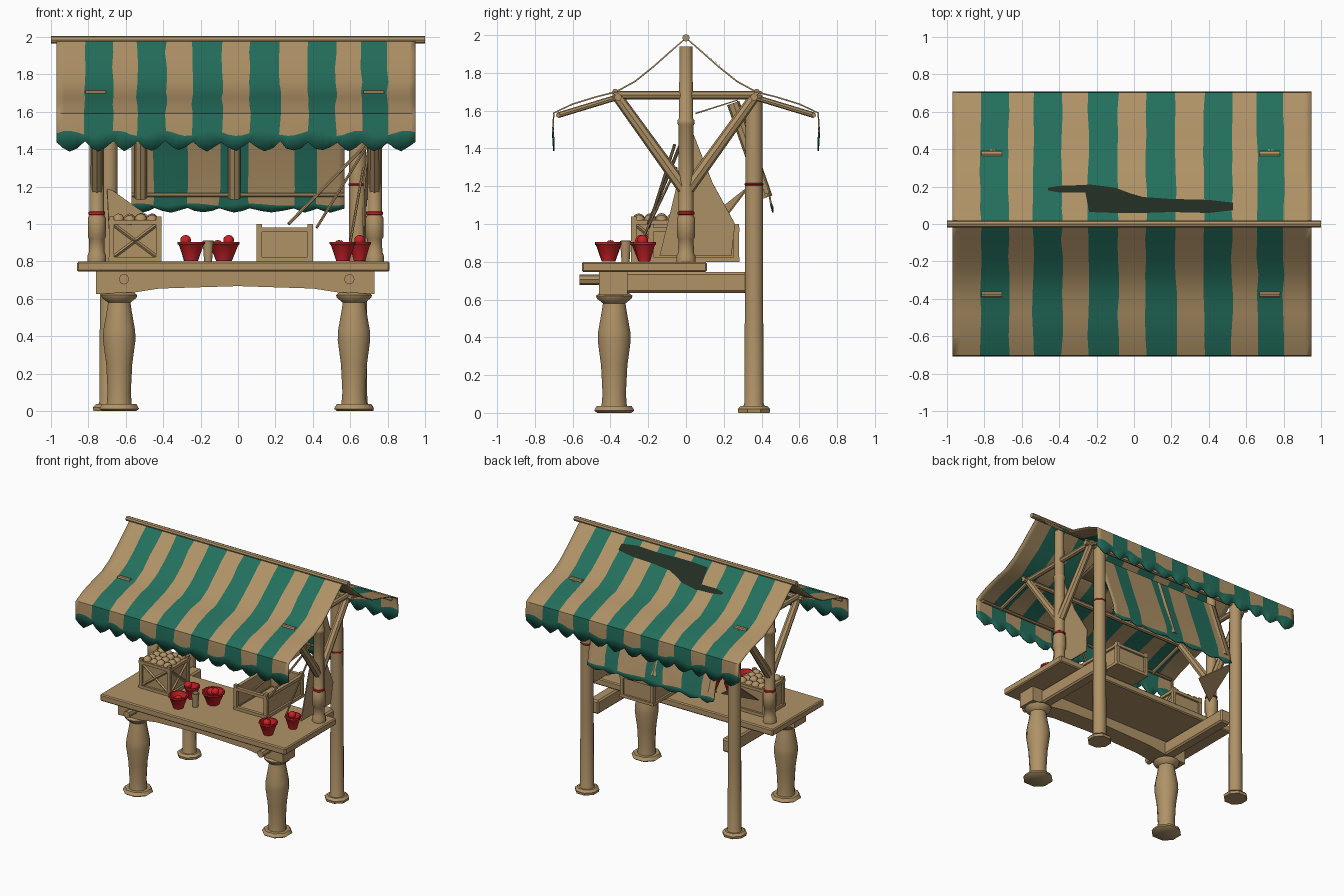
import bpy, bmesh, math, random
from mathutils import Vector

if "Cube" in bpy.data.objects:
    bpy.data.objects.remove(bpy.data.objects["Cube"])
random.seed(4)

def mat(name, c):
    m = bpy.data.materials.new(name)
    m.diffuse_color = (*c, 1)
    m.use_nodes = True
    m.node_tree.nodes["Principled BSDF"].inputs["Base Color"].default_value = m.diffuse_color
    return m
TAN = mat("tan wood and canvas", (.434, .290, .135))
TEAL = mat("teal stripe", (.017, .160, .110))
RED = mat("red", (.60, .015, .02))
DARK = mat("dark patch", (.016, .026, .016))

def finish(name, bm, mats, smooth=True):
    bmesh.ops.recalc_face_normals(bm, faces=bm.faces)
    me = bpy.data.meshes.new(name)
    bm.to_mesh(me)
    bm.free()
    for m in mats:
        me.materials.append(m)
    o = bpy.data.objects.new(name, me)
    bpy.context.collection.objects.link(o)
    if smooth:
        bpy.ops.object.select_all(action='DESELECT')
        o.select_set(True)
        bpy.context.view_layer.objects.active = o
        bpy.ops.object.shade_smooth_by_angle(angle=math.radians(40))
    return o

def rod(name, p, q, r, r2=None, n=8, m=TAN):
    p, q = Vector(p), Vector(q)
    bm = bmesh.new()
    bmesh.ops.create_cone(bm, cap_ends=True, segments=n, radius1=r, radius2=r2 or r, depth=(q - p).length)
    bm.transform((q - p).to_track_quat('Z', 'Y').to_matrix().to_4x4())
    bmesh.ops.translate(bm, vec=(p + q) / 2, verts=bm.verts)
    return finish(name, bm, [m])

def box(name, lo, hi, bev=0, m=TAN):
    bm = bmesh.new()
    bmesh.ops.create_cube(bm, size=1)
    for v in bm.verts:
        v.co = [a + (b - a) * (c + .5) for a, b, c in zip(lo, hi, v.co)]
    if bev:
        bmesh.ops.bevel(bm, geom=bm.edges[:], offset=bev, segments=1, affect='EDGES')
    return finish(name, bm, [m], False)

def lathe(name, x, y, prof, n=12, m=TAN):
    bm = bmesh.new()
    rings = [[bm.verts.new((x + r * math.cos(2 * math.pi * (i + .5) / n), y + r * math.sin(2 * math.pi * (i + .5) / n), z))
              for i in range(n)] for r, z in prof]
    for a, b in zip(rings, rings[1:]):
        for i in range(n):
            bm.faces.new((a[i], a[(i + 1) % n], b[(i + 1) % n], b[i]))
    bm.faces.new(rings[0])
    bm.faces.new(rings[-1])
    return finish(name, bm, [m])

def ball(name, c, r, m):
    bm = bmesh.new()
    bmesh.ops.create_icosphere(bm, subdivisions=2, radius=r)
    bmesh.ops.translate(bm, vec=c, verts=bm.verts)
    return finish(name, bm, [m])

def cloth(name, edges, prof, hem, amp):
    """Striped sheet: columns between stripe edges, rows along the (y, z) profile, scalloped hems."""
    xs = []
    for a, b in zip(edges, edges[1:]):
        xs += [a + (b - a) * k / 4 for k in range(4)]
    xs.append(edges[-1])
    bm = bmesh.new()
    last = len(prof) - 1
    grid = []
    for j, (y, z) in enumerate(prof):
        row = []
        for i, x in enumerate(xs):
            wob = random.uniform(-.006, .006) if 0 < i < len(xs) - 1 else 0
            dz = 0
            if j in hem:
                dz = amp * (1, .1, -.4, .1)[i % 4] + random.uniform(-.15, .15) * amp
            elif j - 1 in hem or j + 1 in hem:
                dz = amp * .4 * math.sin(i * .9)
            row.append(bm.verts.new((x + wob, y, z + dz)))
        grid.append(row)
    for j in range(last):
        for i in range(len(xs) - 1):
            f = bm.faces.new((grid[j][i], grid[j][i + 1], grid[j + 1][i + 1], grid[j + 1][i]))
            f.material_index = int((i // 4) % 2 == 1 or j in hem or j + 1 in hem)
    o = finish(name, bm, [TAN, TEAL])
    s = o.modifiers.new("thickness", 'SOLIDIFY')
    s.thickness, s.offset = .008, 0
    return o

# striped canopy over the ridge
half = [(0, 1.985), (.08, 1.915), (.17, 1.835), (.27, 1.755), (.37, 1.70), (.48, 1.672),
        (.6, 1.635), (.7, 1.588), (.705, 1.485), (.7, 1.405)]
prof = [(-y, z) for y, z in half[:0:-1]] + half
cloth("canopy", [-.97, -.82, -.67, -.54, -.385, -.245, -.085, .065, .225, .375, .525, .66, .80, .95],
      prof, (0, len(prof) - 1), .035)

# dark torn patch on the rear slope
def roof_z(y):
    for (a, za), (b, zb) in zip(half, half[1:]):
        if y <= b:
            return za + (zb - za) * (y - a) / (b - a)
bm = bmesh.new()
rows = []
for x, lo, hi in [(-.46, .175, .19), (-.4, .165, .2), (-.26, .165, .205), (-.24, .06, .208), (-.1, .055, .19),
                  (-.02, .055, .16), (.05, .055, .14), (.2, .06, .13), (.4, .055, .125), (.53, .07, .11)]:
    ys = [lo + (hi - lo) * k / 6 for k in range(7)]
    rows.append([bm.verts.new((x, y + .004, roof_z(y) + .009)) for y in ys])
for a, b in zip(rows, rows[1:]):
    for k in range(6):
        bm.faces.new((a[k], a[k + 1], b[k + 1], b[k]))
finish("torn_patch", bm, [DARK])

# small rear awning with its bars
cloth("rear_awning", [-.57, -.45, -.27, -.1, .06, .3, .42, .57],
      [(.05, 1.585), (.27, 1.655), (.35, 1.42), (.435, 1.19), (.45, 1.105), (.46, 1.07)], (5,), .016)
for x in (-.52, -.02):
    rod("awning_bar", (x, .25, 1.64), (x, .425, 1.14), .034)
rod("awning_rail", (-.57, .425, 1.155), (.57, .425, 1.155), .01)

# roof frame
rod("ridge_pole", (-1, 0, 1.985), (1, 0, 1.985), .02)
for y in (-.36, .36):
    rod("purlin", (-.8, y, 1.672), (.78, y, 1.672), .02)
    rod("eave_rail", (-.93, y * 1.88, 1.576), (.91, y * 1.88, 1.576), .012)
for x in (-.755, .73):
    s = 1 if x > 0 else -1
    lathe("centre_post", x, 0, [(.052, .8), (.052, .83), (.043, .85), (.042, .92), (.05, .93), (.05, 1.03),
                                (.04, 1.05), (.04, 1.52), (.046, 1.53), (.046, 1.55), (.038, 1.56), (.036, 1.94)])
    lathe("red_band", x, 0, [(.041, 1.048), (.046, 1.052), (.046, 1.064), (.041, 1.068)], m=RED)
    rod("cross_beam", (x, -.39, 1.682), (x, .4, 1.682), .022)
    for t in (-1, 1):
        rod("brace", (x, 0, 1.17), (x, .36 * t, 1.67), .034, .028)
        rod("rafter", (x, .36 * t, 1.672), (x, .68 * t, 1.575), .015)
        rod("beam_peg", (x - .06, .375 * t, 1.70), (x + .05, .375 * t, 1.70), .016)
for x in (-.69, .64):
    # tall rear posts
    lathe("rear_post", x, .36, [(.06, .03), (.053, .05), (.05, .6), (.048, 1.2), (.046, 1.68)])
    lathe("rear_foot", x, .36, [(.09, 0), (.093, .02), (.075, .037)], 8)
lathe("rear_band", .64, .36, [(.048, 1.205), (.051, 1.208), (.051, 1.214), (.048, 1.217)], m=RED)
for x in (-.635, .62):
    # turned front legs
    lathe("front_leg", x, -.38, [(.07, .03), (.064, .1), (.072, .25), (.09, .38), (.088, .43), (.068, .54), (.062, .58),
                                 (.095, .605), (.1, .62), (.08, .635)])
    lathe("front_foot", x, -.38, [(.098, 0), (.115, .012), (.1, .037)], 8)
    # side beams with tenons
    xb = x * .96
    box("side_beam", (xb - .045, -.38, .635), (xb + .045, .345, .745), .012)
    rod("beam_tenon", (xb, -.565, .705), (xb, -.4, .705), .028)

# counter top and arched front beam
box("counter_top", (-.86, -.55, .745), (.81, .11, .8), .008)
bm = bmesh.new()
lo = [(-.76, .625), (-.55, .635), (-.42, .655), (0, .668), (.4, .655), (.53, .635), (.73, .625), (.73, .75), (-.76, .75)]
f = bm.faces.new([bm.verts.new((x, -.46, z)) for x, z in lo])
g = bmesh.ops.extrude_face_region(bm, geom=[f])
bmesh.ops.translate(bm, vec=(0, .15, 0), verts=[v for v in g["geom"] if isinstance(v, bmesh.types.BMVert)])
finish("front_beam", bm, [TAN], False)

# crates: corner posts, rails, recessed panels and cross slats
def crate(x0, x1, y0, y1, z0, z1, cross, open_front=False):
    t = .014
    for x in (x0 + t, x1 - t):
        for y in (y0 + t, y1 - t):
            box("crate_post", (x - t, y - t, z0), (x + t, y + t, z1))
    for z in (z0 + .012, z1 - .03):
        for y in (y0 + .012, y1 - .012):
            box("crate_rail", (x0, y - .014, z - .012), (x1, y + .014, z + .012))
        for x in (x0 + .012, x1 - .012):
            box("crate_rail", (x - .014, y0, z - .012), (x + .014, y1, z + .012))
    for y in (y1 - .018,) if open_front else (y0 + .018, y1 - .018):
        box("crate_panel", (x0 + .01, y - .004, z0), (x1 - .01, y + .004, z1 - .04))
    for x in (x0 + .018, x1 - .018):
        box("crate_panel", (x - .004, y0 + .01, z0), (x + .004, y1 - .01, z1 - .04))
    box("crate_floor", (x0 + .01, y0 + .01, z0), (x1 - .01, y1 - .01, z0 + .015))
    if cross:
        for a, b in ((z0 + .02, z1 - .04), (z1 - .04, z0 + .02)):
            rod("crate_slat", (x0 + .02, y0 + .01, a), (x1 - .02, y0 + .01, b), .01, n=4)
            rod("crate_slat", (x1 - .01, y0 + .02, a), (x1 - .01, y1 - .02, b), .01, n=4)
crate(-.69, -.41, -.29, -.03, .8, 1.04, True)
crate(.10, .40, -.2, .28, .8, 1.0, False, True)
for i in range(4):
    for j in range(4):
        ball("potato", (-.64 + .06 * i, -.25 + .06 * j, 1.01 + random.uniform(0, .015)), .034, TAN)

# red bowls and fruit
for x, y, r in ((-.25, -.41, .075), (-.075, -.21, .087), (-.26, -.22, .06), (.56, -.41, .072), (.65, -.22, .062)):
    lathe("bowl", x, y, [(r * .5, .802), (r * .55, .812), (r * .9, .885), (r, .892), (r, .905), (r * .85, .905),
                         (r * .5, .825)], m=RED)
for x, y, z in ((-.28, -.24, .912), (-.05, -.22, .912), (-.11, -.19, .885), (.54, -.4, .885), (.65, -.23, .912), (-.25, -.41, .87)):
    ball("fruit", (x, y, z), .03, RED)
lathe("cup", -.16, -.32, [(.022, .8), (.03, .91), (.024, .912), (.018, .82)])

# triangular side curtains
def panel(name, pts):
    bm = bmesh.new()
    bm.faces.new([bm.verts.new(p) for p in pts])
    o = finish(name, bm, [TAN], False)
    o.modifiers.new("thickness", 'SOLIDIFY').thickness = .008
panel("right_curtain", [(.70, .03, 1.5), (.67, -.05, 1.2), (.66, -.14, .83), (.66, .24, .83), (.67, .26, 1.0), (.69, .14, 1.22)])
panel("left_curtain", [(-.70, .33, 1.2), (-.46, .2, 1.03), (-.69, .05, .98)])

# leaning poles by the right post
rod("leaning_pole", (.27, -.2, 1.0), (.68, -.03, 1.42), .009, n=6)
rod("leaning_pole", (.42, -.2, .98), (.69, -.06, 1.42), .008, n=6)
rod("leaning_pole", (.60, -.24, .9), (.67, -.05, 1.3), .007, n=6)
